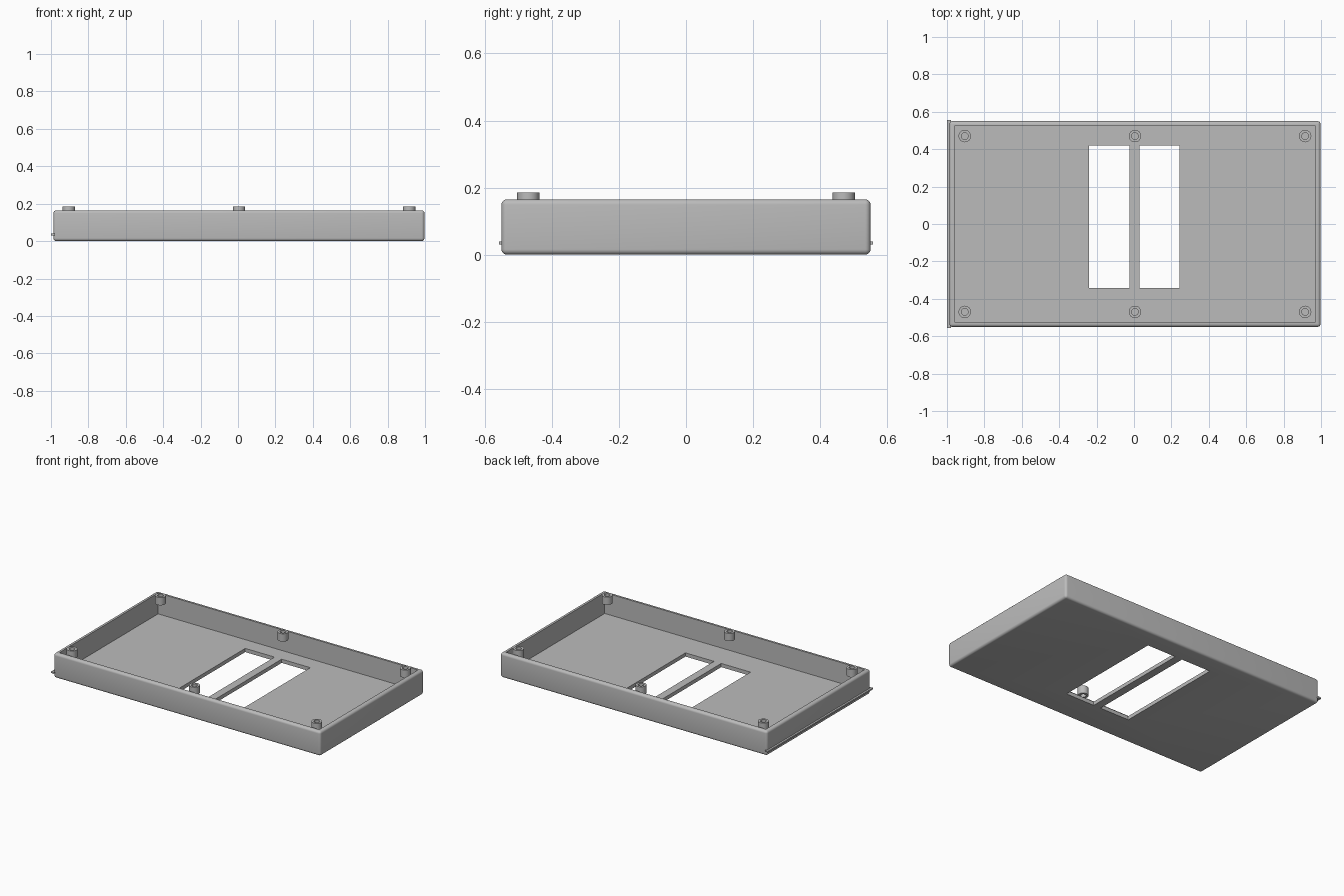
import bpy, bmesh
from mathutils import Matrix, Vector

cube = bpy.data.objects.get("Cube")
if cube:
    bpy.data.objects.remove(cube, do_unlink=True)

grey = bpy.data.materials.new("plain grey plastic")
grey.use_nodes = True
colour = (0.5, 0.5, 0.5, 1)
grey.diffuse_color = colour
grey.node_tree.nodes["Principled BSDF"].inputs["Base Color"].default_value = colour

CX = 0.005          # tray centre, shifted by the end ridge
HX, HY, TOP = 0.992, 0.55, 0.165
WALL, FLOOR = 0.026, 0.025


def finish(bm, name):
    mesh = bpy.data.meshes.new(name)
    bm.to_mesh(mesh)
    bm.free()
    mesh.materials.append(grey)
    obj = bpy.data.objects.new(name, mesh)
    bpy.context.collection.objects.link(obj)
    return obj


def box(name, lo, hi, bevel=0):
    lo, hi = Vector(lo), Vector(hi)
    bm = bmesh.new()
    bmesh.ops.create_cube(bm, size=1, matrix=Matrix.Translation((lo + hi) / 2)
                          @ Matrix.Diagonal((*(hi - lo), 1)))
    if bevel:
        bmesh.ops.bevel(bm, geom=bm.edges[:], offset=bevel, segments=5,
                        profile=0.5, affect='EDGES')
    return finish(bm, name)


def smooth(obj):
    bpy.ops.object.select_all(action='DESELECT')
    bpy.context.view_layer.objects.active = obj
    obj.select_set(True)
    bpy.ops.object.shade_smooth_by_angle(angle=0.6)


def cut(obj, cutter):
    mod = obj.modifiers.new("cut", 'BOOLEAN')
    mod.operation, mod.solver, mod.object = 'DIFFERENCE', 'EXACT', cutter
    cutter.hide_render = True
    bpy.context.view_layer.objects.active = obj
    bpy.ops.object.modifier_apply(modifier=mod.name)
    bpy.data.objects.remove(cutter, do_unlink=True)


def standoff(name, x, y, z0=0.133, z1=0.185, outer=0.033, inner=0.018, sides=32):
    # spin a rectangular profile into a tube
    bm = bmesh.new()
    profile = [bm.verts.new(p) for p in
               ((inner, 0, z0), (outer, 0, z0), (outer, 0, z1), (inner, 0, z1))]
    edges = [bm.edges.new((profile[i], profile[(i + 1) % 4])) for i in range(4)]
    bmesh.ops.spin(bm, geom=edges, cent=(0, 0, 0), axis=(0, 0, 1),
                   angle=6.283185307, steps=sides)
    bmesh.ops.remove_doubles(bm, verts=bm.verts[:], dist=0.0005)
    bmesh.ops.recalc_face_normals(bm, faces=bm.faces[:])
    obj = finish(bm, name)
    obj.location = (x, y, 0)
    smooth(obj)


# Rounded open tray with two slots in the floor
tray = box("tray", (CX - HX, -HY, 0), (CX + HX, HY, TOP), bevel=0.016)
cut(tray, box("cavity", (CX - HX + WALL, -HY + WALL, FLOOR),
              (CX + HX - WALL, HY - WALL, TOP + 0.1)))
for x0, x1 in ((-0.241, -0.023), (0.03, 0.243)):
    cut(tray, box("slot", (x0, -0.341, -0.1), (x1, 0.421, 0.1)))
smooth(tray)

# Screw standoffs along both long walls
for side, y in (("front", -0.47), ("back", 0.47)):
    for place, x in (("right", -0.91), ("middle", 0), ("left", 0.91)):
        standoff(f"{side}_{place}_standoff", CX + x, y)

# Thin ridge across the end wall
box("end_ridge", (-1, -0.557, 0.03), (-0.978, 0.557, 0.04))
